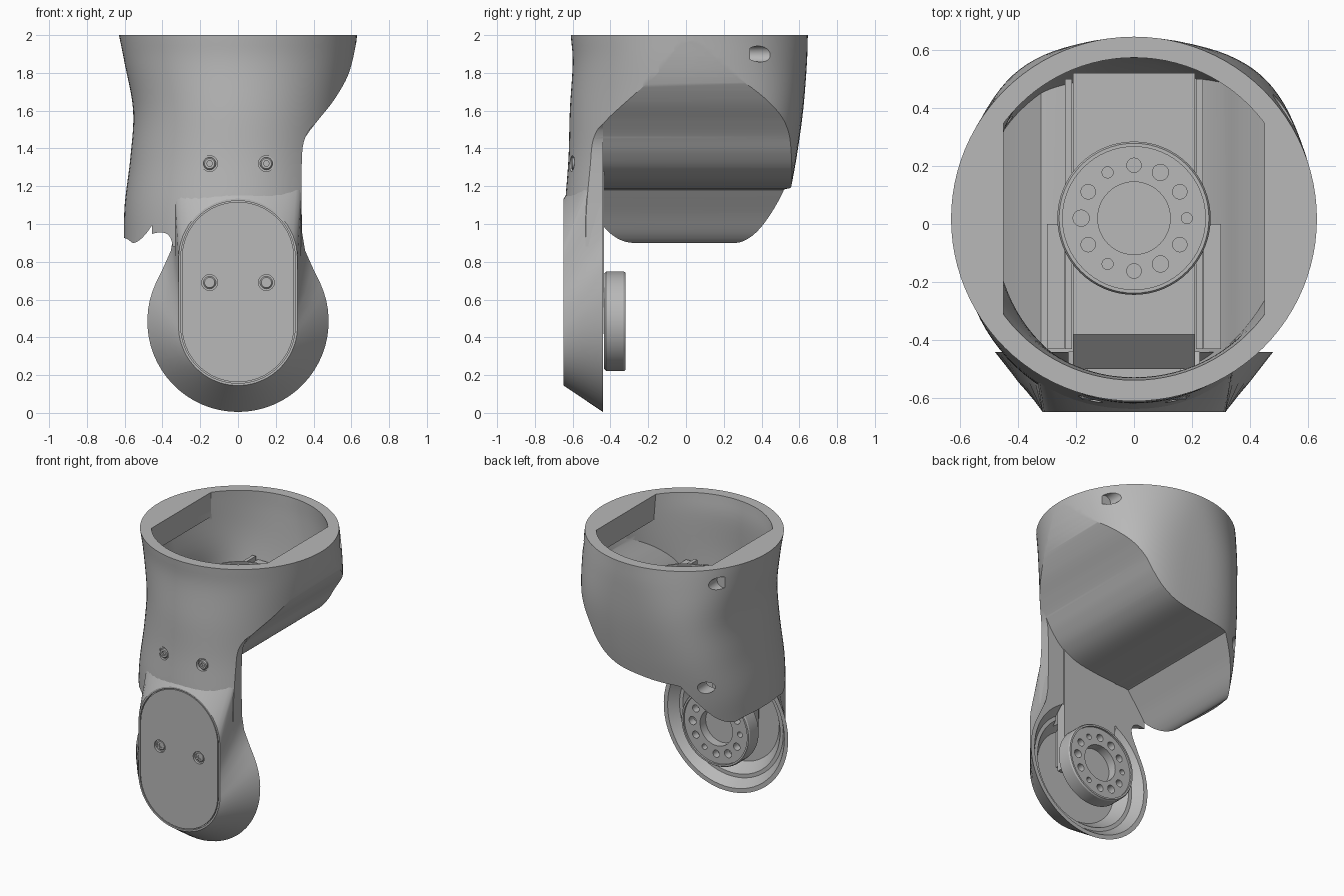
import bpy, bmesh, math
from mathutils import Vector, Matrix

if "Cube" in bpy.data.objects:
    bpy.data.objects.remove(bpy.data.objects["Cube"], do_unlink=True)

grey = bpy.data.materials.new("satin_grey")
grey.use_nodes = True
COLOR = (0.48, 0.48, 0.48, 1)
grey.diffuse_color = COLOR
grey.node_tree.nodes["Principled BSDF"].inputs["Base Color"].default_value = COLOR


def loft(name, rings):
    """Skin a list of equal-length closed rings and cap both ends."""
    bm = bmesh.new()
    rows = [[bm.verts.new(p) for p in ring] for ring in rings]
    n = len(rows[0])
    for a, b in zip(rows, rows[1:]):
        for i in range(n):
            j = (i + 1) % n
            bm.faces.new((a[i], a[j], b[j], b[i]))
    bm.faces.new(rows[0])
    bm.faces.new(rows[-1])
    bmesh.ops.recalc_face_normals(bm, faces=bm.faces)
    mesh = bpy.data.meshes.new(name)
    bm.to_mesh(mesh)
    bm.free()
    ob = bpy.data.objects.new(name, mesh)
    bpy.context.collection.objects.link(ob)
    mesh.materials.append(grey)
    return ob


def box(name, x0, x1, y0, y1, z0, z1):
    return loft(name, [[(x0, y0, z), (x1, y0, z), (x1, y1, z), (x0, y1, z)] for z in (z0, z1)])


def prism_y(name, outline, y0, y1):
    return loft(name, [[(x, y, z) for x, z in outline] for y in (y0, y1)])


def rod(name, x, z, levels, segs=32):
    """Round shape along y; levels are (y, radius) pairs."""
    turn = [2 * math.pi * i / segs for i in range(segs)]
    return loft(name, [[(x + r * math.cos(a), y, z + r * math.sin(a)) for a in turn]
                       for y, r in levels])


def cut(target, *cutters):
    """Subtract the cutters and discard them."""
    for c in cutters:
        c.hide_render = True
        mod = target.modifiers.new("cut", "BOOLEAN")
        mod.operation, mod.object, mod.solver = "DIFFERENCE", c, "EXACT"
    bpy.context.view_layer.update()
    deps = bpy.context.evaluated_depsgraph_get()
    mesh = bpy.data.meshes.new_from_object(target.evaluated_get(deps))
    target.modifiers.clear()
    target.data = mesh
    for c in cutters:
        bpy.data.objects.remove(c, do_unlink=True)
    return target


def spline(pts, steps=6):
    """Smooth curve through tuples of any length."""
    pts = [Vector(p) for p in pts]
    ext = [pts[0] * 2 - pts[1]] + pts + [pts[-1] * 2 - pts[-2]]
    out = []
    for p, a, b, q in zip(ext, ext[1:], ext[2:], ext[3:]):
        for k in range(steps):
            t = k / steps
            out.append(0.5 * (a * 2 + (b - p) * t + (p * 2 - a * 5 + b * 4 - q) * t * t
                              + (a * 3 - p - b * 3 + q) * t ** 3))
    return out + [pts[-1]]


# Cup: height, left reach and back squareness, then right, front and back reach
height_left = [(2, .63, 0), (1.85, .6, .3), (1.6, .555, .9), (1.35, .57, 1), (1.1, .6, .7),
               (.88, .605, .3)]
reach = [(.63, .61, .645), (.615, .6, .64), (.58, .615, .62), (.56, .622, .585),
         (.56, .64, .54), (.56, .645, .51)]
levels = [(*a, *b) for a, b in zip(spline(height_left, 5), spline(reach, 5))]


def cup_ring(level, inset=0.0, dz=0.0, segs=96):
    z, xl, square, xr, yf, yb = level
    ring = []
    for i in range(segs):
        c, s = math.cos(2 * math.pi * i / segs), math.sin(2 * math.pi * i / segs)
        power = 2 / (2 + (max(square, 0) if s > 0 else .15 * min(1, 2 - z)))
        rx = (xr if c > 0 else xl) - inset
        ry = (yb - .018 if s > 0 else yf + .018) - inset
        ring.append((rx * math.copysign(abs(c) ** power, c),
                     .018 + ry * math.copysign(abs(s) ** power, s), z + dz))
    return ring


# Underside: steep wall, crease, then a ceiling climbing to the right
RISE = [(.42, 1.545), (.5, 1.645), (.57, 1.76), (.605, 1.86), (.64, 2.02), (.7, 2.2)]
WALL = spline([(-.75, .95), (-.6, .925), (-.55, .9), (-.49, .945), (-.41, 1.06), (-.32, 1.18)])
SCOOP = WALL + spline([(-.3, 1.185), (-.1, 1.195), (.1, 1.225), (.22, 1.285), (.3, 1.37),
                       (.36, 1.465)] + RISE)
FRONT_EDGE = spline([(-.75, .97), (-.61, .93), (-.55, .905), (-.48, .94), (-.4, .955),
                     (-.355, .92), (-.335, .8)])
FRONT_EDGE += spline([(.335, .8), (.335, 1.1), (.337, 1.3), (.345, 1.42), (.375, 1.495)] + RISE)


def scoop(name, profile, lift, y0, y1):
    outline = [(x, z + lift) for x, z in profile] + [(.7, .3), (-.75, .3)]
    return prism_y(name, outline, y0, y1)


def screw_cutters(z, y_in):
    return [rod("screw_cutter", x, z, [(-.8, .042), (y_in, .042)]) for x in (-.15, .15)]


cup = loft("cup_shell", [cup_ring(l) for l in levels])
cut(cup, scoop("scoop_cutter", SCOOP, 0, -.44, 1))
cut(cup, scoop("front_cutter", FRONT_EDGE, 0, -1, -.439))
cavity = loft("cavity", [cup_ring(levels[0], .072, .1)] + [cup_ring(l, .072) for l in levels])
cut(cavity, scoop("floor_cutter", SCOOP, .08, -1, 1),
    *[box("tab", min(s * .45, s), max(s * .45, s), -1, 1, 1.83, 2.3) for s in (-1, 1)])
cut(cup, cavity)
cut(cup, box("neck_cutter", -.225, .225, -.53, -.4401, .5, 1.5))
cut(cup, *[rod("bolt_cutter", x, z, [(.34, .042), (1, .042)])
           for x, z in ((-.52, 1.9), (.52, 1.9), (-.46, 1.18))])
cut(cup, *screw_cutters(1.32, -.59))


# Lower leg: tapers from a wide round back edge to a narrow front pad
def arc(r, cz, a0, a1, n):
    return [(r * math.cos(math.radians(a0 + (a1 - a0) * i / n)),
             cz + r * math.sin(math.radians(a0 + (a1 - a0) * i / n))) for i in range(n + 1)]


def mirrored(half):
    return half + [(-x, z) for x, z in reversed(half[1:-1])]


NECK = [(.395, .77), (.355, .86), (.34, .95), (.335, 1.15), (.335, 1.38)]
back_half = arc(.48, .485, -90, 25, 20) + NECK
back_half += [(.335 * math.cos(math.pi * i / 16), 1.38 + .07 * math.sin(math.pi * i / 16))
              for i in range(1, 9)]
front_half = arc(.315, .46, -90, 0, 20) + [(.315, .46 + .36 * i / 5) for i in range(1, 6)]
front_half += arc(.315, .82, 0, 90, 8)[1:]
middle = [((a + c) * .51, (b + d) / 2) for (a, b), (c, d) in zip(back_half, front_half)]
leg = loft("knee_leg", [[(x, y, z) for x, z in mirrored(h)]
                        for y, h in ((-.44, back_half), (-.544, middle), (-.648, front_half))])


def stadium(r):
    return arc(r, .46, -180, 0, 32) + arc(r, .82, 0, 180, 32)


cut(leg, prism_y("pad_recess", stadium(.303), -.8, -.63))
cut(leg, rod("bowl_cutter", 0, .485,
             [(-.3, .45), (-.44, .45), (-.5, .4), (-.5, .375), (-.575, .315)], 64))
cut(leg, box("leg_neck_cutter", -.225, .225, -.53, -.3, .6, 1.5))
pad = cut(prism_y("front_pad", stadium(.297), -.648, -.59), *screw_cutters(.69, -.615))

# Screws: hollow heads sunk in their bores
for x in (-.15, .15):
    for z, y in ((1.32, -.6), (.69, -.63)):
        screw = rod("screw_head", x, z, [(y + .03, .033), (y, .033), (y - .006, .027)])
        cut(screw, rod("socket", x, z, [(y - .05, .016), (y + .02, .016)], 6))


# Flanges: round hubs with a raised lip, a bore and a circle of bolt holes
def flange(name, matrix):
    hub = rod(name, 0, 0, [(0, .25), (-.012, .264), (-.105, .264), (-.115, .258)], 64)
    cut(hub, rod("lip", 0, 0, [(-.2, .246), (-.102, .246)], 64))
    cut(hub, rod("bore", 0, 0, [(-.2, .125), (-.04, .125)], 48))
    holes = []
    for i in range(12):
        a = math.pi * i / 6
        r = .028 if i % 4 == 2 else .019 if i % 4 == 0 else .025
        holes.append(rod("hole", .182 * math.cos(a), .182 * math.sin(a), [(-.2, r), (-.05, r)], 20))
    cut(hub, *holes)
    hub.data.transform(matrix)


flange("hip_flange", Matrix.Translation((0, .02, 1.53)) @ Matrix.Rotation(-math.pi / 2, 4, "X"))
flange("knee_flange", Matrix.Translation((0, -.435, .485)) @ Matrix.Rotation(math.pi, 4, "Z"))

# Bracket: bent plate joining the two flanges
bend = [(.52, 1.48), (.52, 1.53), (-.38, 1.53), (-.5, 1.42), (-.5, .42), (-.435, .42),
        (-.435, 1.38), (-.36, 1.48)]
loft("bracket", [[(x, y, z) for y, z in bend] for x in (-.21, .21)])
box("bracket_spacer", -.16, .16, -.58, -.5, .5, 1.1)
for s in (-1, 1):
    box("bracket_rail", s * .225 - .012, s * .225 + .012, -.43, .5, 1.48, 1.56)
    box("side_rail", s * .27 - .03, s * .27 + .03, -.43, 0, 1.45, 1.54)

# Smooth shading with sharp edges kept
for ob in bpy.context.view_layer.objects:
    ob.select_set(ob.type == "MESH")
bpy.context.view_layer.objects.active = cup
bpy.ops.object.shade_smooth_by_angle(angle=math.radians(30))
